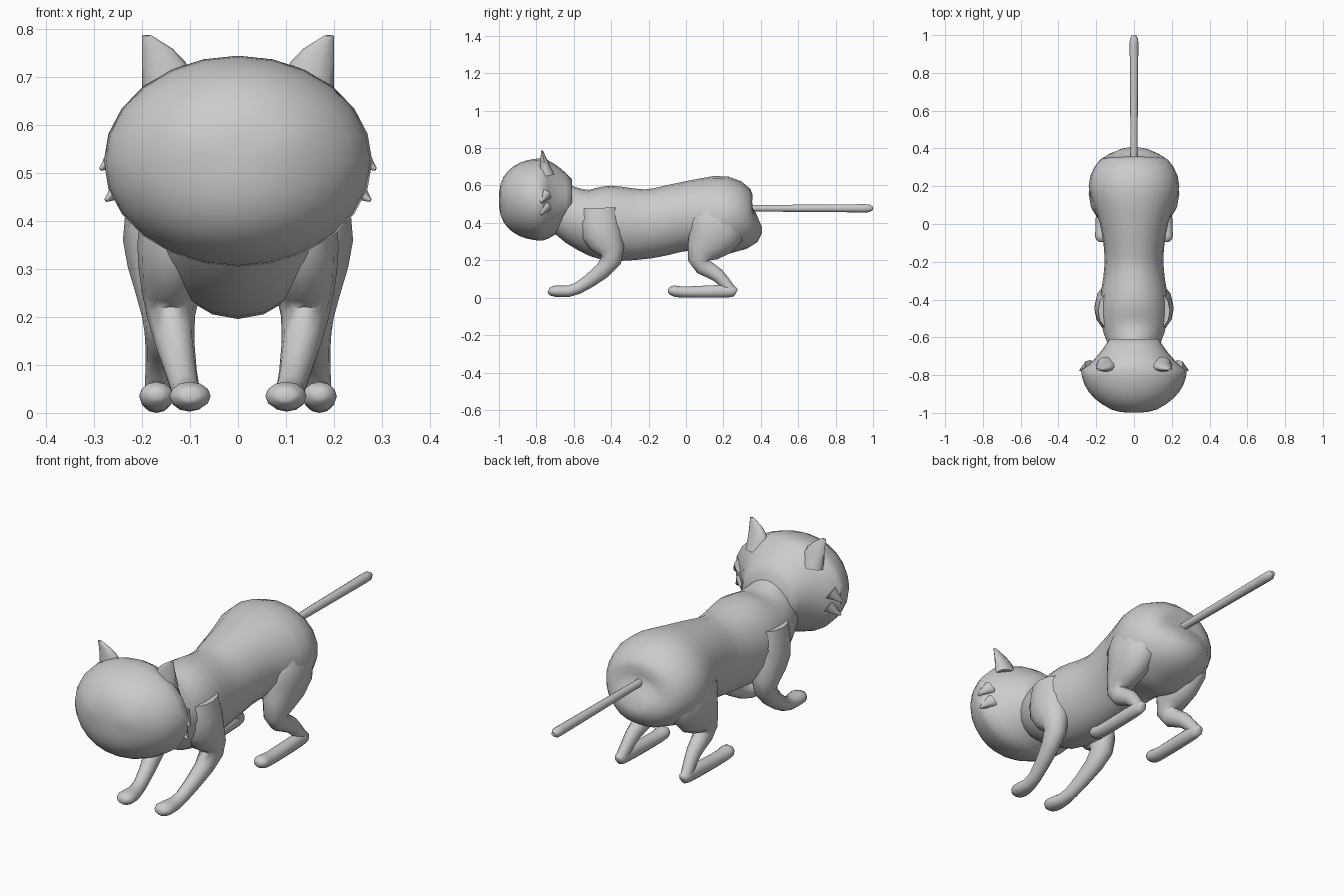
import bpy, bmesh, math
from mathutils import Vector

cube = bpy.data.objects.get("Cube")
if cube:
    bpy.data.objects.remove(cube, do_unlink=True)


def finish(name, bm):
    """Turn a bmesh into a smooth-shaded object."""
    bmesh.ops.recalc_face_normals(bm, faces=bm.faces)
    mesh = bpy.data.meshes.new(name)
    bm.to_mesh(mesh)
    bm.free()
    obj = bpy.data.objects.new(name, mesh)
    bpy.context.collection.objects.link(obj)
    bpy.ops.object.select_all(action='DESELECT')
    obj.select_set(True)
    bpy.context.view_layer.objects.active = obj
    bpy.ops.object.shade_smooth_by_angle(angle=math.radians(60))


def smooth_path(rows, steps=3):
    """Pass a Catmull-Rom spline through rows of any width."""
    points = [Vector(row) for row in rows]
    last = len(points) - 1
    path = []
    for i in range(last):
        start, end = points[i], points[i + 1]
        before, after = points[max(i - 1, 0)], points[min(i + 2, last)]
        leave, arrive = (end - before) / 2, (after - start) / 2
        for step in range(steps):
            t = step / steps
            ease = t * t * (3 - 2 * t)
            path.append(start.lerp(end, ease)
                        + leave * t * (1 - t) ** 2
                        - arrive * t * t * (1 - t))
    return path + [points[last]]


def loft(name, sections, segments=12, side=1, shape=None):
    """Skin elliptical rings given as (x, y, z, half width, half depth)."""
    bm = bmesh.new()
    centres = [Vector((side * x, y, z)) for x, y, z, width, depth in sections]
    last = len(centres) - 1
    rings = []
    for i, (x, y, z, width, depth) in enumerate(sections):
        tangent = centres[min(i + 1, last)] - centres[max(i - 1, 0)]
        tangent.x = 0
        across = Vector((1, 0, 0))
        up = tangent.normalized().cross(across)
        ring = []
        for k in range(segments):
            angle = math.tau * k / segments
            offset = across * width * math.cos(angle) + up * depth * math.sin(angle)
            ring.append(bm.verts.new(centres[i] + offset))
        rings.append(ring)
    for a, b in zip(rings, rings[1:]):
        for k in range(segments):
            n = (k + 1) % segments
            bm.faces.new((a[k], a[n], b[n], b[k]))
    bm.faces.new(rings[0])
    bm.faces.new(rings[-1])
    if shape:
        for vert in bm.verts:
            shape(vert.co)
    finish(name, bm)


def rest_on_ground(co):
    co.z = max(co.z, 0)


def bulge_eyes(co):
    if co.y < -.9:
        distance = math.hypot(abs(co.x) - .11, co.z - .57)
        co.y -= .008 * math.exp(-(distance / .045) ** 2)


def fur_spike(name, base, tip, radius):
    """Pointed tuft running from base to tip."""
    base, tip = Vector(base), Vector(tip)
    bm = bmesh.new()
    bmesh.ops.create_cone(bm, cap_ends=True, segments=6, radius1=radius,
                          radius2=radius / 10, depth=(tip - base).length)
    turn = (tip - base).to_track_quat('Z', 'Y')
    for vert in bm.verts:
        vert.co = turn @ vert.co + (base + tip) / 2
    finish(name, bm)


# Torso from neck to rump: position, belly, back, half width
torso = smooth_path([
    (-.7, .4, .63, .1), (-.58, .28, .59, .16), (-.42, .2, .6, .18),
    (-.2, .21, .58, .155), (0, .25, .62, .18), (.2, .22, .65, .24),
    (.34, .26, .55, .18), (.39, .37, .46, .06)])
loft("torso", [(0, y, (low + high) / 2, width, (high - low) / 2)
               for y, low, high, width in torso], segments=20)

# Head: rounded face in front of the cheek ridge, tapering skull behind it
head = []
for i in range(9):
    angle = math.radians(84 - i * 10.5)
    spread = math.cos(angle)
    head.append((0, -.77 - .23 * math.sin(angle), .525,
                 .28 * spread, .22 * spread ** .75))
for i in range(1, 6):
    t = i / 5
    head.append((0, -.77 + .16 * t, .525,
                 .28 - .15 * t ** .7, .22 - .11 * t ** 1.5))
loft("head", head, segments=24, shape=bulge_eyes)

# Straight tail with a blunt tip
loft("tail", [(0, y, .478, radius, radius) for y, radius in
              ((.34, .018), (.95, .023), (.98, .022), (1, .01))], segments=10)

for side, label in ((1, "left"), (-1, "right")):
    # Ear leaning outward to a narrow tip
    ear = []
    for i in range(6):
        t = i / 5
        lean = .045 * t ** 3
        ear.append((.145 + lean, -.745 - .025 * t, .65 + .137 * t,
                    .055 - lean, .045 - .04 * t))
    loft(label + "_ear", ear, segments=10, side=side)

    # Cheek fur
    for part, drop in (("upper", 0), ("lower", .065)):
        fur_spike(f"{label}_{part}_cheek_fur",
                  (side * (.235 - drop / 6), -.755, .55 - drop),
                  (side * (.287 - drop / 6), -.775, .508 - drop), .038)

    # Front leg from shoulder to toes
    front_leg = smooth_path([
        (.12, -.46, .48, .07, .1), (.13, -.45, .35, .08, .11),
        (.14, -.4, .2, .05, .055), (.11, -.58, .05, .03, .032),
        (.1, -.7, .035, .043, .03), (.1, -.735, .04, .02, .015)])
    loft(label + "_front_leg", front_leg, side=side, shape=rest_on_ground)

    # Hind leg from haunch to hock
    hind_leg = smooth_path([
        (.13, .18, .5, .085, .12), (.15, .16, .36, .09, .15),
        (.15, .07, .2, .05, .06), (.16, .17, .12, .033, .037),
        (.17, .24, .04, .025, .028)])
    loft(label + "_hind_leg", hind_leg, side=side, shape=rest_on_ground)

    # Hind foot from heel to toes
    hind_foot = smooth_path([
        (.17, .27, .03, .015, .015), (.17, .23, .035, .028, .033),
        (.17, 0, .03, .033, .03), (.17, -.07, .037, .035, .028),
        (.17, -.095, .04, .015, .012)])
    loft(label + "_hind_foot", hind_foot, side=side, shape=rest_on_ground)
